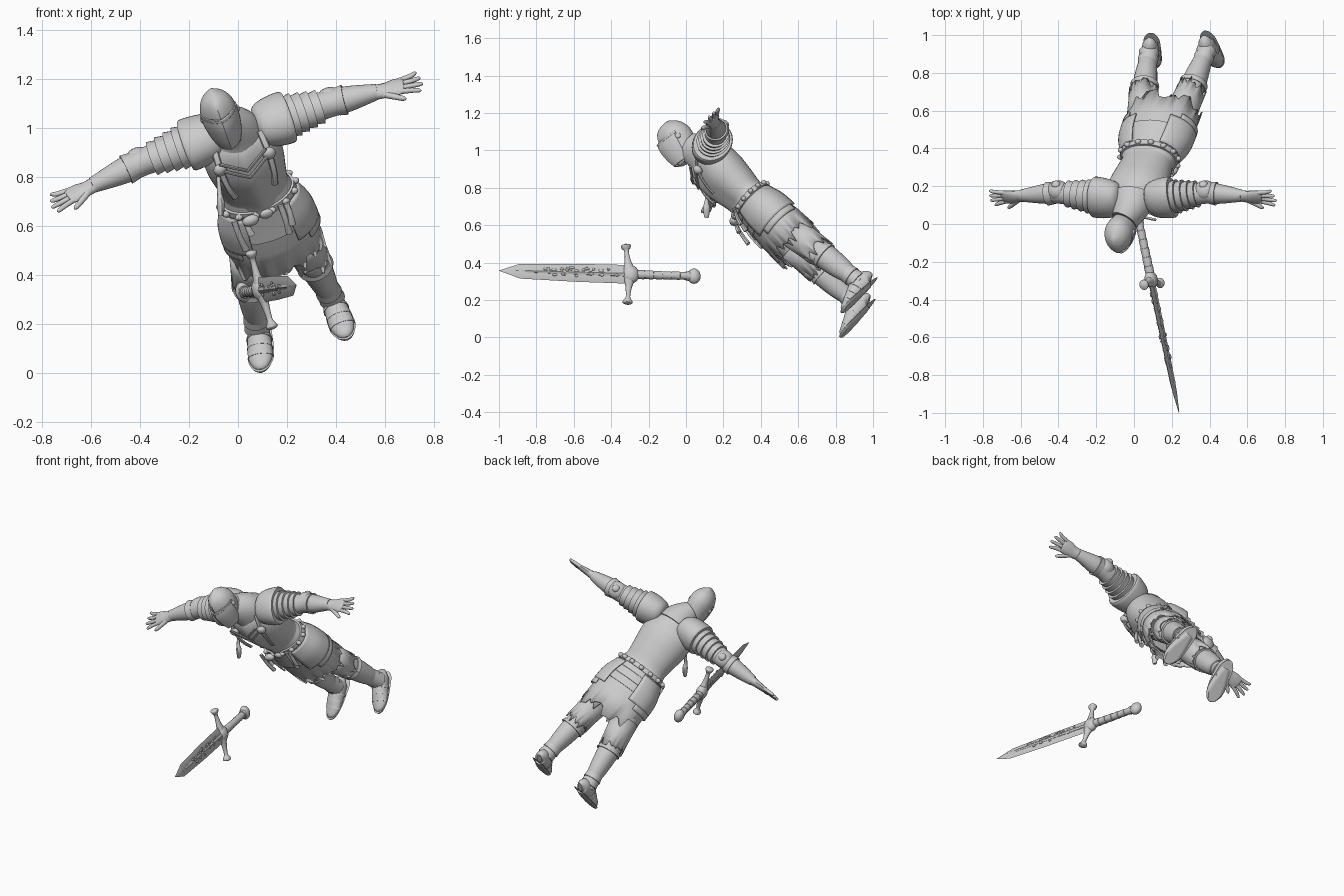
import bpy, bmesh, math, random
from mathutils import Vector, Matrix

random.seed(4)
cube = bpy.data.objects.get("Cube")
if cube:
    bpy.data.objects.remove(cube)

steel = bpy.data.materials.new("worn_grey")
grey = (0.6, 0.6, 0.6, 1)
steel.diffuse_color = grey
steel.use_nodes = True
steel.node_tree.nodes["Principled BSDF"].inputs["Base Color"].default_value = grey
parts = []
WORLD = Matrix.Identity(4)
SIDE = Vector((1, 0, 0))


def add(name, mesh, matrix):
    ob = bpy.data.objects.new(name, mesh)
    ob.matrix_world = matrix
    mesh.materials.append(steel)
    bpy.context.collection.objects.link(ob)
    parts.append(ob)
    return ob


def frame(origin, x, z):
    z = Vector(z).normalized()
    x = Vector(x)
    x = (x - z * x.dot(z)).normalized()
    m = Matrix((x, z.cross(x), z)).transposed().to_4x4()
    return Matrix.Translation(origin) @ m


def refine(rows, n=4):
    """Catmull-Rom smoothing of a list of equal-length tuples."""
    out = []
    for i in range(len(rows) - 1):
        p, q, r, s = (rows[max(i - 1, 0)], rows[i], rows[i + 1], rows[min(i + 2, len(rows) - 1)])
        for k in range(n):
            t = k / n
            out.append(tuple(b + (c - a) * t / 2 + (a - 2.5 * b + 2 * c - d / 2) * t * t
                             + (1.5 * (b - c) + (d - a) / 2) * t ** 3
                             for a, b, c, d in zip(p, q, r, s)))
    return out + [rows[-1]]


def tube(name, rows, matrix=WORLD, ref=SIDE, sides=28, smooth=True, arc=None, cap=True, jag=0):
    """Loft ellipses; rows hold x, y, z and the two radii. jag tears the first ring."""
    rows = refine(rows) if smooth else rows
    bm = bmesh.new()
    rings = []
    start, end = arc or (0, 360)
    count = sides + 1 if arc else sides
    for i, row in enumerate(rows):
        c = Vector(row[:3])
        t = (Vector(rows[min(i + 1, len(rows) - 1)][:3]) - Vector(rows[max(i - 1, 0)][:3])).normalized()
        u = (ref - t * ref.dot(t)).normalized()
        v = t.cross(u)
        ring = []
        for k in range(count):
            ang = math.radians(start + (end - start) * k / sides)
            p = c + u * math.cos(ang) * max(row[3], .001) + v * math.sin(ang) * max(row[4], .001)
            if jag and i == 0:
                p -= t * jag * random.random()
            ring.append(bm.verts.new(p))
        rings.append(ring)
    for lo, hi in zip(rings, rings[1:]):
        for k in range(sides):
            j = (k + 1) % count
            bm.faces.new((lo[k], lo[j], hi[j], hi[k]))
    if cap and not arc:
        bm.faces.new(rings[0][::-1])
        bm.faces.new(rings[-1])
    mesh = bpy.data.meshes.new(name)
    bm.to_mesh(mesh)
    bm.free()
    ob = add(name, mesh, matrix)
    if arc or not cap:
        mod = ob.modifiers.new("thickness", "SOLIDIFY")
        mod.thickness = .008
    return ob


def limb(name, joints, profile, ref, **kw):
    """Tube along a jointed path; profile holds path position and radii."""
    rows = []
    for t, a, b in profile:
        i = min(max(int(t), 0), len(joints) - 2)
        rows.append((*joints[i].lerp(joints[i + 1], t - i), a, b))
    return tube(name, rows, ref=ref, **kw)


def lames(t0, t1, r0, r1, n, flat=1):
    """Profile of overlapping plates."""
    out = []
    for i in range(n):
        lo, hi = (t0 + (t1 - t0) * (i + f) / n for f in (0, .97))
        r = r0 + (r1 - r0) * i / n
        out += [(lo, r * .95, r * .95 * flat), (hi, r * 1.04, r * 1.04 * flat)]
    return out


def ball(name, matrix, loc, size):
    bm = bmesh.new()
    bmesh.ops.create_uvsphere(bm, u_segments=20, v_segments=12, radius=1)
    bmesh.ops.scale(bm, vec=size, verts=bm.verts)
    bmesh.ops.translate(bm, vec=loc, verts=bm.verts)
    mesh = bpy.data.meshes.new(name)
    bm.to_mesh(mesh)
    bm.free()
    return add(name, mesh, matrix)


def keel(ob, depth, width):
    for v in ob.data.vertices:
        if v.co.y < 0:
            v.co.y -= depth * max(0, 1 - abs(v.co.x) / width)


def upright(rows):
    return [(0, y, z, a, b) for z, a, b, y in rows]


# Body frame: leaning far forward, waist at the origin
BODY = frame((.08, .35, .73), (.953, 0, .303), (-.25, -.7, .67))
FRONT = -BODY.col[1].to_3d()
BACK = -FRONT

# Torso armour
cuirass = tube("breastplate", upright([
    (-.02, .145, .105, 0), (.04, .14, .104, 0), (.12, .15, .118, 0), (.21, .163, .13, 0),
    (.29, .158, .122, .01), (.35, .115, .098, .02), (.4, .075, .075, .02)]), BODY, sides=48)
keel(cuirass, .018, .07)
tube("waist_lames", upright([(z, a, b, 0) for z, a, b in lames(.05, -.15, .146, .196, 4, .72)][::-1]),
     BODY, sides=40, smooth=False)
collar = tube("mail_collar", [(0, .02, .33, .125, .11), (0, .01, .39, .1, .092), (-.02, -.01, .46, .068, .072)], BODY)
keel(collar, .02, .08)
for level in (.25, .29):
    chest_band = tube("chest_band", [(x, -.152 + abs(x) * .34, level + abs(x) * .55, .008, .006)
                                     for x in (-.1, -.05, 0, .05, .1)], BODY, Vector((0, 0, 1)), 8, False)
tube("belt", upright([(-.014, .162, .122, 0), (.014, .158, .118, 0)]), BODY, sides=40, smooth=False)
for k in range(14):
    a = math.tau * k / 14
    ball("belt_stud", BODY, (.162 * math.cos(a), .122 * math.sin(a), 0), (.017, .014, .014))

# Torn skirt and hip plates
tube("torn_skirt", upright([(-.31, .195, .142, 0), (-.22, .19, .138, 0), (-.1, .172, .122, 0), (0, .15, .108, 0)]),
     BODY, sides=56, smooth=False, cap=False, jag=.075)
tube("inner_skirt", upright([(-.28, .17, .12, 0), (-.1, .15, .11, 0)]), BODY,
     sides=40, smooth=False, cap=False, jag=.1)
for middle in (0, 180):
    for spread, low in ((62, -.2), (44, -.235)):
        tube("hip_plate", upright([(low, .208, .15, 0), (low + .09, .2, .146, 0), (-.02, .166, .124, 0)]),
             BODY, sides=16, arc=(middle - spread, middle + spread))
for x, low in ((-.125, -.13), (-.08, -.06), (.075, -.12), (.1, -.08)):
    tube("hanging_strap", [(x, -.118, .01, .013, .008), (x, -.142, low / 2, .012, .01),
                           (x * .95, -.155, low, .015, .012)], BODY, sides=10)
ball("belt_pouch", BODY, (-.06, -.135, .0), (.035, .022, .024))
ball("belt_buckle", BODY, (.01, -.128, 0), (.028, .015, .022))

# Chest straps and round clasps
for s in (-1, 1):
    tube("shoulder_strap", [(s * .1, -.04, .375, .014, .008), (s * .105, -.1, .31, .014, .008),
                            (s * .1, -.13, .22, .013, .008), (s * .085, -.134, .15, .014, .008)], BODY, sides=8)
    ball("round_clasp", BODY, (s * .105, -.105, .3), (.028, .022, .028))
tube("hanging_charm", [(-.08, .12, .8, .008, .008), (-.075, .11, .73, .01, .01), (-.07, .11, .69, .02, .016),
                       (-.07, .11, .64, .012, .01)], ref=FRONT, sides=10)

# Helmet
HEAD = BODY @ Matrix.Translation((-.03, -.03, .53)) @ Matrix.Rotation(math.radians(-15), 4, "X")
helmet = tube("helmet", upright([
    (-.12, .055, .062, .01), (-.07, .067, .077, 0), (0, .075, .088, 0), (.05, .07, .083, 0),
    (.09, .048, .06, .005), (.118, .008, .012, .01)]), HEAD, sides=40)
keel(helmet, .012, .04)
visor = tube("visor", upright([(-.125, .05, .06, -.01), (-.08, .067, .078, -.008), (-.02, .077, .092, -.004),
                               (.025, .077, .09, 0)]), HEAD, sides=24, arc=(185, 355))
keel(visor, .022, .06)
brow = tube("brow_rim", upright([(.02, .078, .093, 0), (.032, .078, .092, 0)]), HEAD, sides=24, arc=(180, 360))
keel(brow, .022, .06)
for s in (-1, 1):
    ball("visor_pivot", HEAD, (s * .076, 0, 0), (.008, .015, .015))

ARMS = {"left": [(.1, .13, 1.012), (.38, .165, 1.1), (.57, .15, 1.147)],
        "right": [(-.1, .13, .968), (-.4, .165, .855), (-.595, .15, .764)]}
LEGS = {"left": [(.2, .47, .64), (.295, .69, .475), (.385, .92, .3)],
        "right": [(.046, .47, .59), (.05, .68, .39), (.08, .91, .18)]}

# Arms
for side, points in ARMS.items():
    j = [Vector(p) for p in points]
    limb(side + "_arm", j, [(0, .08, .07), (.5, .068, .062), (.9, .058, .056), (1.1, .058, .054),
                            (1.4, .054, .05), (1.75, .042, .04), (2, .034, .03)], FRONT)
    limb(side + "_shoulder_plate", j, [(-.12, .05, .04), (-.05, .092, .075), (.12, .112, .094),
                                       (.36, .118, .098), (.37, .09, .08)], FRONT, sides=36)
    limb(side + "_arm_lames", j, lames(.36, .84, .092, .066, 4, .9), FRONT, smooth=False)
    limb(side + "_forearm_cuff", j, lames(1.12, 1.3, .062, .058, 1, .95), FRONT, smooth=False)
    ball(side + "_elbow_cap", Matrix.Translation(j[1]) @ BODY.to_3x3().to_4x4(), (0, .018, 0), (.06, .052, .055))
    ball(side + "_elbow_stud", Matrix.Translation(j[1]) @ BODY.to_3x3().to_4x4(), (0, .06, 0), (.024, .02, .024))
    # Hand with spread fingers
    out = (j[2] - j[1]).normalized()
    thumbward = (FRONT - out * FRONT.dot(out)).normalized()

    def reach(along, across):
        return j[2] + out * along + thumbward * across

    def stroke(name, path):
        tube(name, [(*reach(a, c), r, h) for a, c, r, h in path], ref=thumbward, sides=14)

    stroke(side + "_palm", [(-.02, 0, .034, .03), (.03, .004, .038, .022), (.07, .002, .045, .019),
                            (.105, 0, .042, .014), (.112, 0, .03, .008)])
    for k in (-1.5, -.5, .5, 1.5):
        tip = .192 - .012 * abs(k - .3)
        stroke(side + "_finger", [(.09, k * .021, .011, .011), (.14, k * .027, .011, .01),
                                  (tip - .008, k * .034, .008, .008), (tip, k * .034, .002, .002)])
    stroke(side + "_thumb", [(.02, .02, .016, .015), (.065, .052, .013, .012), (.1, .075, .01, .01),
                             (.112, .08, .002, .002)])

# Legs
for side, points in LEGS.items():
    j = [Vector(p) for p in points]
    limb(side + "_leg", j, [(0, .088, .085), (.5, .084, .084), (.85, .068, .068), (1, .066, .066),
                            (1.3, .068, .064), (1.6, .06, .055), (1.85, .046, .045), (2.05, .045, .045)], FRONT)
    limb(side + "_torn_breeches", j, [(1, .08, .078), (.8, .083, .08), (.5, .086, .086)], FRONT,
         sides=36, smooth=False, cap=False, jag=.06)
    limb(side + "_shin_rim", j, lames(1.16, 1.24, .074, .072, 1), FRONT, smooth=False)
    limb(side + "_ankle_lames", j, lames(1.72, 2, .052, .052, 2), FRONT, smooth=False)
    ball(side + "_knee_cap", Matrix.Translation(j[1]) @ BODY.to_3x3().to_4x4(), (0, -.03, -.01), (.058, .052, .07))
    # Foot with flat sole
    turn = Matrix.Rotation(math.radians(-13 if side == "right" else 2), 4, "Z")
    foot = Matrix.Translation(j[2]) @ BODY.to_3x3().to_4x4() @ turn
    shape = [(0, .058, -.04, .018, .03), (0, .045, -.025, .038, .046), (0, 0, -.02, .045, .055),
             (0, -.06, -.035, .051, .046), (0, -.12, -.05, .05, .032), (0, -.163, -.058, .03, .02),
             (0, -.178, -.06, .008, .008)]
    for name, grow, low, high in (("_foot", 1, -.062, 1), ("_sole", 1.06, -.07, -.058)):
        ob = tube(side + name, [(x, y * grow, z, a * grow, b) for x, y, z, a, b in shape], foot)
        for v in ob.data.vertices:
            v.co.z = min(max(v.co.z, low), high)
    for k in range(3):
        y = -.025 - .04 * k
        ob = tube(side + "_foot_lame", [(0, y, -.027 - .011 * k, .051, .055 - .008 * k),
                                        (0, y - .012, -.03 - .011 * k, .054, .053 - .008 * k)], foot, smooth=False)
        for v in ob.data.vertices:
            v.co.z = max(v.co.z, -.062)

# Sword floating in front
SWORD = frame((.09, -.29, .337), (-.28, 0, .96), (.22, -1.05, .03))
tube("blade", upright([(0, .052, .015, 0), (.3, .05, .014, 0), (.61, .041, .012, 0), (.722, .002, .002, 0)]),
     SWORD, sides=4, smooth=False)
tube("blade_spine", upright([(.02, .02, .018, 0), (.56, .012, .015, 0), (.64, .002, .01, 0)]), SWORD, sides=8, smooth=False)
for k in range(60):
    x, z = random.uniform(-.026, .026), random.uniform(.03, .48)
    ball("blade_pitting", SWORD, (x, random.choice((-1, 1)) * .012, z), (.007, .005, random.uniform(.006, .016)))
tube("guard", [(x, 0, .012 + abs(x) * .1, a, b) for x, a, b in (
    (-.168, .006, .006), (-.16, .026, .024), (-.145, .024, .02), (-.125, .012, .012), (-.07, .018, .016),
    (0, .036, .026), (.07, .018, .016), (.125, .012, .012), (.145, .024, .02), (.16, .026, .024),
    (.168, .006, .006))], SWORD, Vector((0, 0, 1)), 20)
ball("guard_boss", SWORD, (0, 0, .005), (.05, .034, .045))
tube("grip", upright([(z, a, b, 0) for z, a, b in lames(-.02, -.31, .024, .02, 6)][::-1]), SWORD, sides=16, smooth=False)
ball("pommel", SWORD, (0, 0, -.34), (.042, .03, .036))
tube("pommel_collar", upright([(-.315, .027, .024, 0), (-.295, .024, .024, 0)]), SWORD, smooth=False, sides=16)

# Soft shading with crisp plate edges
bpy.ops.object.select_all(action="DESELECT")
for ob in parts:
    ob.select_set(True)
bpy.context.view_layer.objects.active = parts[0]
bpy.ops.object.shade_smooth_by_angle(angle=math.radians(38))
